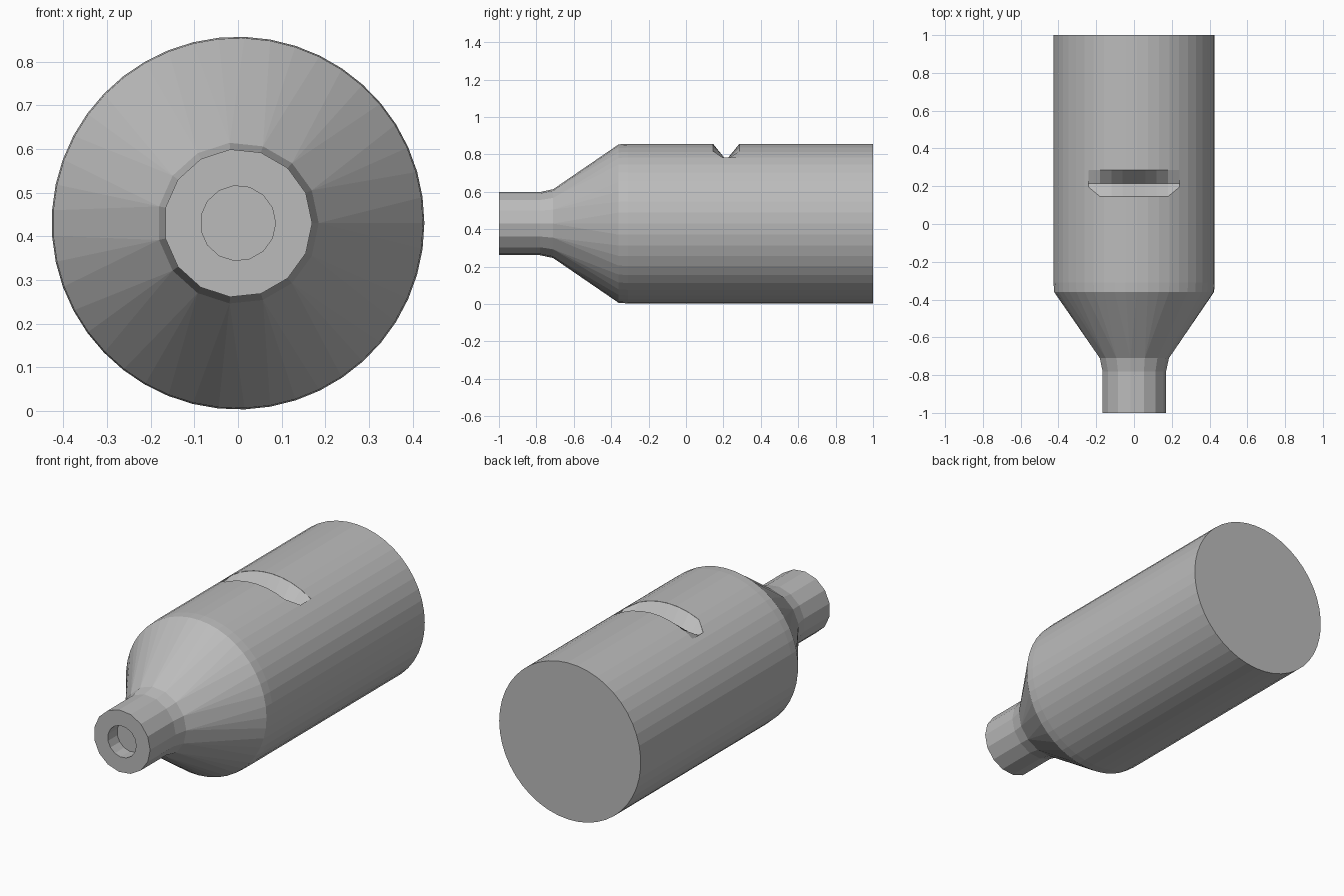
import bpy
import bmesh
from math import sin, cos, pi, sqrt

if "Cube" in bpy.data.objects:
    bpy.data.objects.remove(bpy.data.objects["Cube"])

AXIS_Z = 0.43
RADIUS = 0.427
NECK_SIDES = 15
BODY_SIDES = NECK_SIDES * 3

grey = bpy.data.materials.new("plain grey")
grey.use_nodes = True
grey.diffuse_color = (0.5, 0.5, 0.5, 1)
grey.node_tree.nodes["Principled BSDF"].inputs["Base Color"].default_value = (0.5, 0.5, 0.5, 1)


def ring(bm, sides, radius, y):
    """Circle of vertices around the long axis."""
    return [bm.verts.new((radius * cos(2 * pi * i / sides), y,
                          AXIS_Z + radius * sin(2 * pi * i / sides)))
            for i in range(sides)]


def skin(bm, a, b):
    """Quads between two rings of equal count."""
    n = len(a)
    for i in range(n):
        j = (i + 1) % n
        bm.faces.new((a[i], a[j], b[j], b[i]))


def make_object(name, bm):
    bmesh.ops.recalc_face_normals(bm, faces=bm.faces)
    mesh = bpy.data.meshes.new(name)
    bm.to_mesh(mesh)
    bm.free()
    mesh.materials.append(grey)
    obj = bpy.data.objects.new(name, mesh)
    bpy.context.collection.objects.link(obj)
    return obj


# Body: blind bore, neck, flared collar, shoulder cone and barrel
bm = bmesh.new()
neck = [ring(bm, NECK_SIDES, r, y) for r, y in
        ((0.086, -0.92), (0.086, -1), (0.17, -1), (0.17, -0.78), (0.185, -0.71))]
barrel = [ring(bm, BODY_SIDES, r, y) for r, y in
          ((0.424, -0.36), (RADIUS, -0.31), (RADIUS, 1))]
for rings in (neck, barrel):
    for a, b in zip(rings, rings[1:]):
        skin(bm, a, b)
bm.faces.new(neck[0])
bm.faces.new(barrel[-1])

# Shoulder: each collar vertex fans out to three barrel vertices
collar, edge = neck[-1], barrel[0]
for i in range(NECK_SIDES):
    k = 3 * i
    nxt = collar[(i + 1) % NECK_SIDES]
    bm.faces.new((collar[i], edge[k - 1], edge[k]))
    bm.faces.new((collar[i], edge[k], edge[k + 1]))
    bm.faces.new((collar[i], edge[k + 1], edge[k + 2], nxt))
body = make_object("whistle_body", bm)

# Slot cutter: V section lofted across the top, front lip tapering at the ends
bm = bmesh.new()
sections = []
for x in (-0.24, -0.18, -0.12, -0.06, 0, 0.06, 0.12, 0.18, 0.24):
    lip = AXIS_Z + sqrt(RADIUS ** 2 - x ** 2) - 0.001
    front = 0.145 if abs(x) < 0.2 else 0.195
    sections.append([bm.verts.new((x, y, z)) for y, z in
                     ((front, 1), (front, lip), (0.215, 0.77), (0.285, lip), (0.285, 1))])
for a, b in zip(sections, sections[1:]):
    skin(bm, a, b)
bm.faces.new(sections[0])
bm.faces.new(sections[-1])
cutter = make_object("slot_cutter", bm)
cutter.hide_render = True
cutter.hide_viewport = True
cutter.display_type = 'WIRE'

slot = body.modifiers.new("air_slot", 'BOOLEAN')
slot.operation = 'DIFFERENCE'
slot.solver = 'EXACT'
slot.object = cutter
